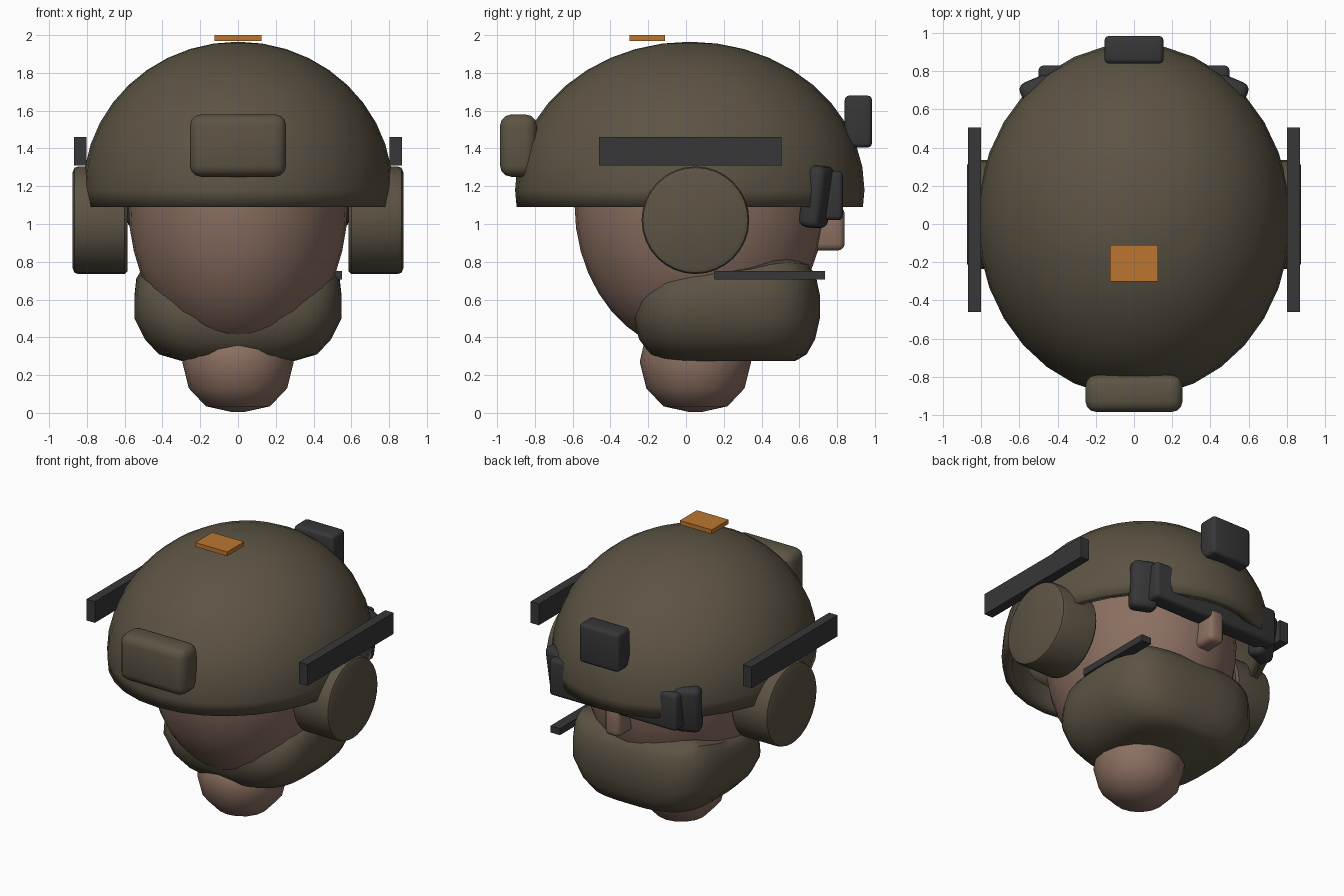
import bpy, bmesh, math
from mathutils import Matrix, Vector

if "Cube" in bpy.data.objects:
    bpy.data.objects.remove(bpy.data.objects["Cube"])


def material(name, rgb):
    m = bpy.data.materials.new(name)
    m.diffuse_color = (*rgb, 1)
    m.use_nodes = True
    m.node_tree.nodes["Principled BSDF"].inputs["Base Color"].default_value = m.diffuse_color
    return m


OLIVE = material("olive drab", (0.108, 0.089, 0.058))
SKIN = material("skin", (0.26, 0.16, 0.12))
BLACK = material("charcoal", (0.038, 0.038, 0.040))
ORANGE = material("orange", (0.50, 0.18, 0.03))


def finish(bm, name, mat, angle=40):
    bmesh.ops.recalc_face_normals(bm, faces=bm.faces)
    me = bpy.data.meshes.new(name)
    bm.to_mesh(me)
    bm.free()
    me.materials.append(mat)
    ob = bpy.data.objects.new(name, me)
    bpy.context.collection.objects.link(ob)
    bpy.ops.object.select_all(action='DESELECT')
    ob.select_set(True)
    bpy.context.view_layer.objects.active = ob
    if angle:
        bpy.ops.object.shade_smooth_by_angle(angle=math.radians(angle))
    return ob


def box(name, mat, lo, hi, bevel=0.0, rot=None):
    """Box between two corners, optionally rounded and turned about its centre."""
    lo, hi = Vector(lo), Vector(hi)
    bm = bmesh.new()
    bmesh.ops.create_cube(bm, size=1)
    bmesh.ops.scale(bm, vec=hi - lo, verts=bm.verts)
    if bevel:
        bmesh.ops.bevel(bm, geom=bm.edges[:], offset=bevel, segments=3,
                        profile=0.5, affect='EDGES')
    if rot:
        bmesh.ops.transform(bm, matrix=rot, verts=bm.verts)
    bmesh.ops.translate(bm, vec=(lo + hi) / 2, verts=bm.verts)
    return finish(bm, name, mat, 40 if bevel else 0)


def ellipsoid(centre, radii, seg, rings):
    bm = bmesh.new()
    bmesh.ops.create_uvsphere(bm, u_segments=seg, v_segments=rings, radius=1)
    bmesh.ops.scale(bm, vec=radii, verts=bm.verts)
    bmesh.ops.translate(bm, vec=centre, verts=bm.verts)
    return bm


def loft(rings):
    """Skin a stack of equally long point rings and cap both ends."""
    bm = bmesh.new()
    rows = [[bm.verts.new(p) for p in r] for r in rings]
    n = len(rows[0])
    for a, b in zip(rows, rows[1:]):
        for i in range(n):
            j = (i + 1) % n
            bm.faces.new((a[i], a[j], b[j], b[i]))
    bm.faces.new(rows[0])
    bm.faces.new(rows[-1])
    return bm


# Helmet shell: ellipsoid trimmed at the rim and given thickness
bm = ellipsoid((0, 0.02, 1.18), (0.82, 0.925, 0.785), 32, 20)
bmesh.ops.bisect_plane(bm, geom=bm.verts[:] + bm.edges[:] + bm.faces[:],
                       plane_co=(0, 0, 1.09), plane_no=(0, 0, -1), clear_outer=True)
helmet = finish(bm, "helmet_shell", OLIVE)
mod = helmet.modifiers.new("thickness", 'SOLIDIFY')
mod.thickness = 0.06
mod.offset = -1

# Head and nose
finish(ellipsoid((0, 0.07, 1.10), (0.58, 0.66, 0.79), 32, 20), "head", SKIN)
box("nose", SKIN, (-0.06, 0.64, 0.86), (0.06, 0.84, 1.09), 0.035)

# Neck stump, rounded at the bottom
neck = [(0.03, 0.004), (0.17, 0.035), (0.26, 0.13), (0.295, 0.27), (0.27, 0.38), (0.15, 0.46)]
finish(loft([[(r * math.cos(t * math.tau / 16), 0.05 + r * math.sin(t * math.tau / 16), z)
              for t in range(16)] for r, z in neck]), "neck", SKIN, 60)

# Face wrap: rounded-box rings (z, half width, back y, front y), raised over the cheeks
wrap = [(0.275, 0.30, -0.12, 0.58), (0.31, 0.42, -0.19, 0.64), (0.39, 0.495, -0.25, 0.685),
        (0.50, 0.55, -0.28, 0.71), (0.61, 0.55, -0.265, 0.71), (0.69, 0.54, -0.215, 0.69),
        (0.735, 0.51, -0.15, 0.65), (0.745, 0.42, -0.06, 0.57)]
rings = []
for z, w, y0, y1 in wrap:
    ring = []
    for i in range(32):
        t = (i + 0.5) * math.tau / 32
        c, s = math.cos(t), math.sin(t)
        x = w * math.copysign(abs(c) ** 0.6, c)
        y = (y0 + y1) / 2 + (y1 - y0) / 2 * math.copysign(abs(s) ** 0.6, s)
        lift = 0.08 * max(0, (z - 0.5) / 0.245) * math.exp(-((y - 0.52) / 0.2) ** 2)
        ring.append((x, y, z + lift * (1 - x * x)))
    rings.append(ring)
finish(loft(rings), "face_wrap", OLIVE, 50)

# Goggle frame across the brow
box("goggle_frame", BLACK, (-0.50, 0.70, 1.02), (0.50, 0.83, 1.28), 0.025)

for side, s in (("right", 1), ("left", -1)):
    # Goggle end pads, wrapped back around the temples
    turn = Matrix.Rotation(-s * 0.40, 4, 'Z') @ Matrix.Rotation(-0.13, 4, 'X')
    box(side + "_goggle_pad", BLACK, (s * 0.50 - 0.09, 0.63, 0.98),
        (s * 0.50 + 0.09, 0.75, 1.31), 0.04, turn)
    # Accessory rails
    box(side + "_rail", BLACK, (s * 0.835 - 0.033, -0.46, 1.31), (s * 0.835 + 0.033, 0.505, 1.46))
    # Ear cups: short drums with a softened outer edge
    cup = [(0.585, 0.27), (0.60, 0.285), (0.845, 0.285), (0.865, 0.278), (0.875, 0.255)]
    finish(loft([[(s * x, 0.05 + r * math.cos(t * math.tau / 32),
                   1.02 + r * math.sin(t * math.tau / 32)) for t in range(32)]
                 for x, r in cup]), side + "_ear_cup", OLIVE)

# Microphone boom on one cheek
box("microphone_boom", BLACK, (0.475, 0.15, 0.705), (0.55, 0.735, 0.752))

# Brow mount, rear pouch and top marker plate
box("brow_mount", BLACK, (-0.155, 0.84, 1.405), (0.155, 0.985, 1.68), 0.025)
box("rear_pouch", OLIVE, (-0.255, -0.985, 1.25), (0.255, -0.79, 1.58), 0.06)
box("top_marker", ORANGE, (-0.125, -0.30, 1.97), (0.125, -0.11, 2.0))
